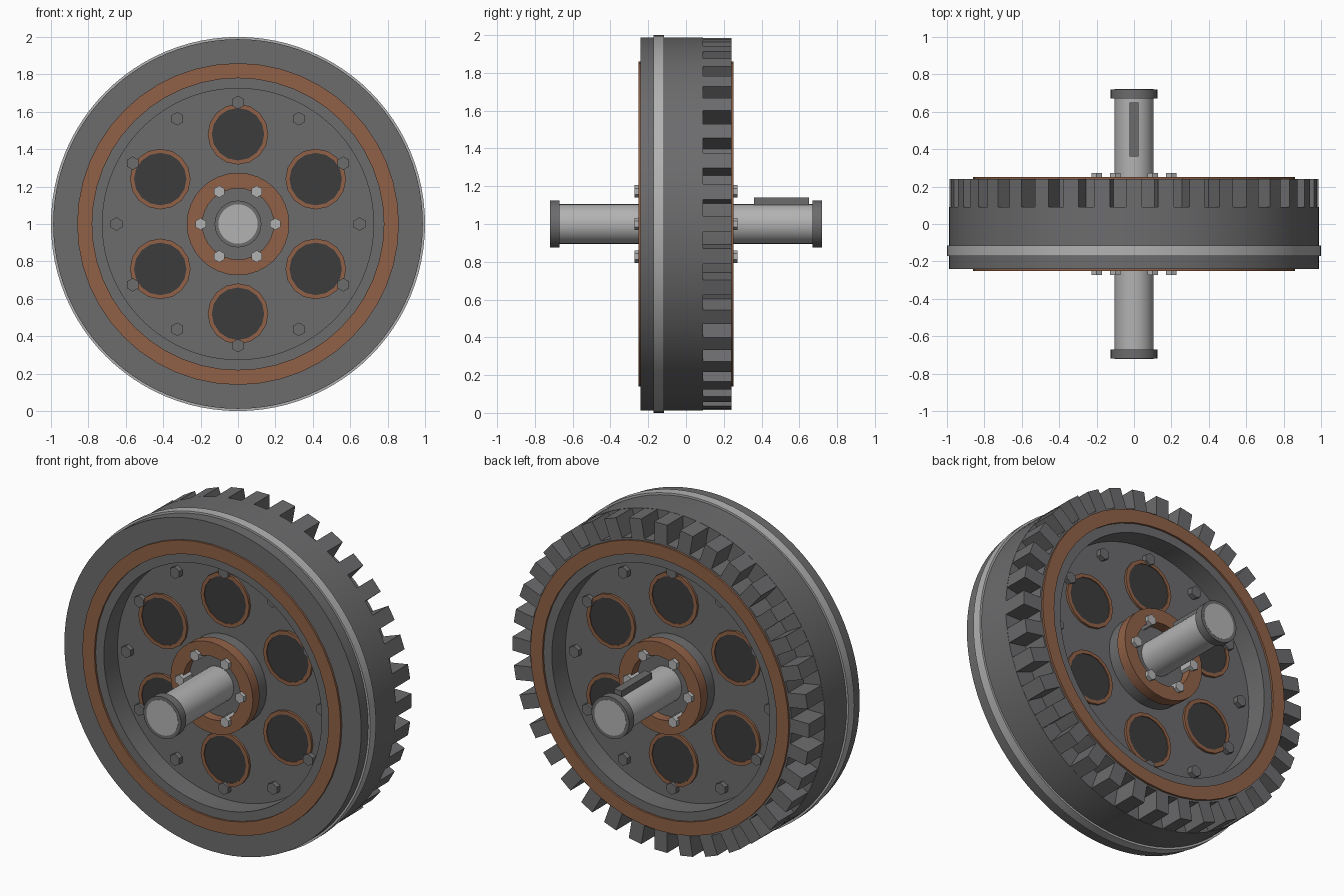
import bpy, bmesh, math
from mathutils import Matrix, Vector

cube = bpy.data.objects.get("Cube")
if cube:
    bpy.data.objects.remove(cube, do_unlink=True)

AXLE = Vector((0, 0, 1))


def material(name, r, g, b):
    m = bpy.data.materials.new(name)
    m.diffuse_color = (r, g, b, 1)
    m.use_nodes = True
    bsdf = m.node_tree.nodes["Principled BSDF"]
    bsdf.inputs["Base Color"].default_value = (r, g, b, 1)
    bsdf.inputs["Roughness"].default_value = 0.6
    return m


iron = material("iron grey", 0.15, 0.15, 0.155)
rust = material("rust brown", 0.28, 0.12, 0.062)
steel = material("light steel", 0.45, 0.45, 0.45)
dark = material("dark opening", 0.045, 0.045, 0.045)


def finish(name, bm, mat):
    bmesh.ops.recalc_face_normals(bm, faces=bm.faces)
    mesh = bpy.data.meshes.new(name)
    bm.to_mesh(mesh)
    bm.free()
    mesh.materials.append(mat)
    ob = bpy.data.objects.new(name, mesh)
    bpy.context.collection.objects.link(ob)
    bpy.ops.object.select_all(action="DESELECT")
    ob.select_set(True)
    bpy.context.view_layer.objects.active = ob
    bpy.ops.object.shade_smooth_by_angle(angle=math.radians(30))
    return ob


def lathe(name, profile, mat, steps=64, spots=((0, 0),), side=1):
    """Turn a closed (radius, y) profile about the y direction at each (x, z) spot."""
    out = bmesh.new()
    for x, z in spots:
        centre = AXLE + Vector((x, 0, z))
        pts = [out.verts.new(centre + Vector((0, y * side, r))) for r, y in profile]
        edges = [out.edges.new((pts[i], pts[i - 1])) for i in range(len(pts))
                 if profile[i][0] or profile[i - 1][0]]
        bmesh.ops.spin(out, geom=pts + edges, cent=centre, axis=(0, 1, 0),
                       angle=math.tau, steps=steps)
    bmesh.ops.remove_doubles(out, verts=out.verts, dist=0.0002)
    return finish(name, out, mat)


def rod(r, y0, y1):
    return [(0, y0), (r, y0), (r, y1), (0, y1)]


def ring(r0, r1, y0, y1):
    return [(r0, y0), (r1, y0), (r1, y1), (r0, y1)]


def circle(radius, count, start=0):
    angles = [start + math.tau * i / count for i in range(count)]
    return [(radius * math.cos(a), radius * math.sin(a)) for a in angles]


def box(bm, size, matrix):
    bmesh.ops.create_cube(bm, size=1, matrix=matrix @ Matrix.Diagonal((*size, 1)))


# Rim and web in one turned body, stepped down behind the teeth
lathe("wheel_body", [(0, -.11), (.725, -.11), (.725, -.24), (.988, -.24), (.988, .09),
                     (.87, .09), (.87, .24), (.725, .24), (.725, .11), (0, .11)], iron, 96)
lathe("rim_band", ring(.97, 1, -.172, -.116), steel, 96)

# Teeth around the back edge
bm = bmesh.new()
for i in range(36):
    turn = Matrix.Translation(AXLE) @ Matrix.Rotation(math.tau * i / 36, 4, "Y")
    box(bm, (.085, .155, .126), turn @ Matrix.Translation((0, .1625, .923)))
finish("rim_teeth", bm, iron)

# Both faces carry the same trim, openings, hub and bolts
holes = circle(.48, 6, math.pi / 2)
for label, side in (("front", -1), ("back", 1)):
    lathe(label + "_trim_ring", ring(.78, .86, .23, .252), rust, 48, side=side)
    lathe(label + "_hole_rings", ring(.14, .162, .1, .124), rust, 16, holes, side)
    lathe(label + "_hole_discs", rod(.141, .1, .119), dark, 16, holes, side)
    lathe(label + "_web_bolts", rod(.036, .1, .14), iron, 6, circle(.65, 12), side)
    lathe(label + "_hub", rod(.268, .1, .19), iron, 32, side=side)
    lathe(label + "_hub_ring", ring(.19, .274, .185, .25), rust, 32, side=side)
    lathe(label + "_hub_bolts", rod(.032, .185, .272), steel, 6, circle(.2, 6), side)
    lathe(label + "_shaft_collar", ring(.1, .125, .67, .72), iron, 32, side=side)

# Shaft with its key
lathe("shaft", rod(.105, -.721, .721), steel, 32)
bm = bmesh.new()
box(bm, (.05, .29, .06), Matrix.Translation((0, .505, 1.11)))
finish("shaft_key", bm, iron)
